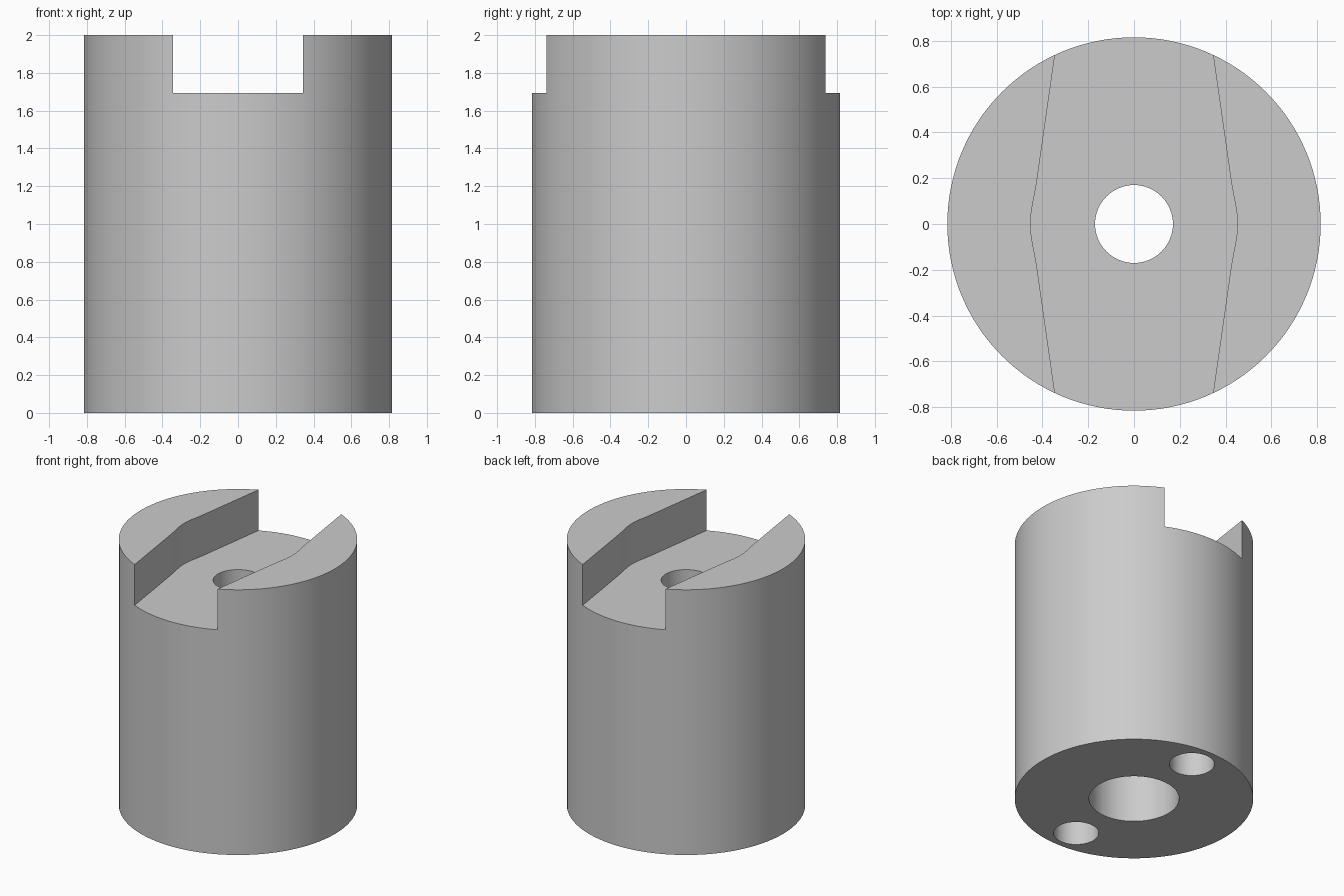
import bpy, bmesh

if "Cube" in bpy.data.objects:
    bpy.data.objects.remove(bpy.data.objects["Cube"])

R, H, FLOOR = 0.815, 2.0, 1.693


def finish(name, bm):
    bmesh.ops.recalc_face_normals(bm, faces=bm.faces[:])
    mesh = bpy.data.meshes.new(name)
    bm.to_mesh(mesh)
    bm.free()
    ob = bpy.data.objects.new(name, mesh)
    bpy.context.collection.objects.link(ob)
    return ob


def cylinder(name, r, z0, z1, y=0.0, n=96):
    bm = bmesh.new()
    bmesh.ops.create_cone(bm, cap_ends=True, segments=n, radius1=r, radius2=r, depth=z1 - z0)
    bmesh.ops.translate(bm, verts=bm.verts[:], vec=(0, y, (z0 + z1) / 2))
    return finish(name, bm)


def prism(name, outline, z0, z1):
    bm = bmesh.new()
    face = bm.faces.new([bm.verts.new((x, y, z0)) for x, y in outline])
    top = bmesh.ops.extrude_face_region(bm, geom=[face])["geom"]
    verts = [v for v in top if isinstance(v, bmesh.types.BMVert)]
    bmesh.ops.translate(bm, verts=verts, vec=(0, 0, z1 - z0))
    return finish(name, bm)


# Main round body
body = cylinder("coupling_body", R, 0, H, n=128)

# Slot across the top, widening towards the middle
side = [(0.322, 0.9), (0.425, 0.18), (0.433, 0.135), (0.442, 0.09), (0.449, 0.045), (0.452, 0)]
right = side + [(x, -y) for x, y in side[-2::-1]]
outline = right + [(-x, -y) for x, y in right]

cutters = [
    prism("slot_cutter", outline, FLOOR, H + 0.2),
    # Through bore, wide counterbore from below, and two blind pin holes
    cylinder("bore_cutter", 0.17, -0.1, H + 0.1, n=64),
    cylinder("counterbore_cutter", 0.308, -0.1, 1.34, n=64),
    cylinder("pin_hole_front_cutter", 0.154, -0.1, 0.77, y=-0.615, n=48),
    cylinder("pin_hole_back_cutter", 0.154, -0.1, 0.77, y=0.615, n=48),
]

bpy.context.view_layer.objects.active = body
body.select_set(True)
for cutter in cutters:
    mod = body.modifiers.new(cutter.name, "BOOLEAN")
    mod.operation = "DIFFERENCE"
    mod.solver = "EXACT"
    mod.object = cutter
    bpy.ops.object.modifier_apply(modifier=mod.name)
    bpy.data.objects.remove(cutter)

# Plain grey metal
grey = bpy.data.materials.new("grey")
grey.diffuse_color = (0.6, 0.6, 0.6, 1)
grey.use_nodes = True
grey.node_tree.nodes["Principled BSDF"].inputs["Base Color"].default_value = grey.diffuse_color
body.data.materials.clear()
body.data.materials.append(grey)
for p in body.data.polygons:
    p.material_index = 0

bpy.ops.object.select_all(action="DESELECT")
body.select_set(True)
bpy.ops.object.shade_smooth_by_angle(angle=0.3)
